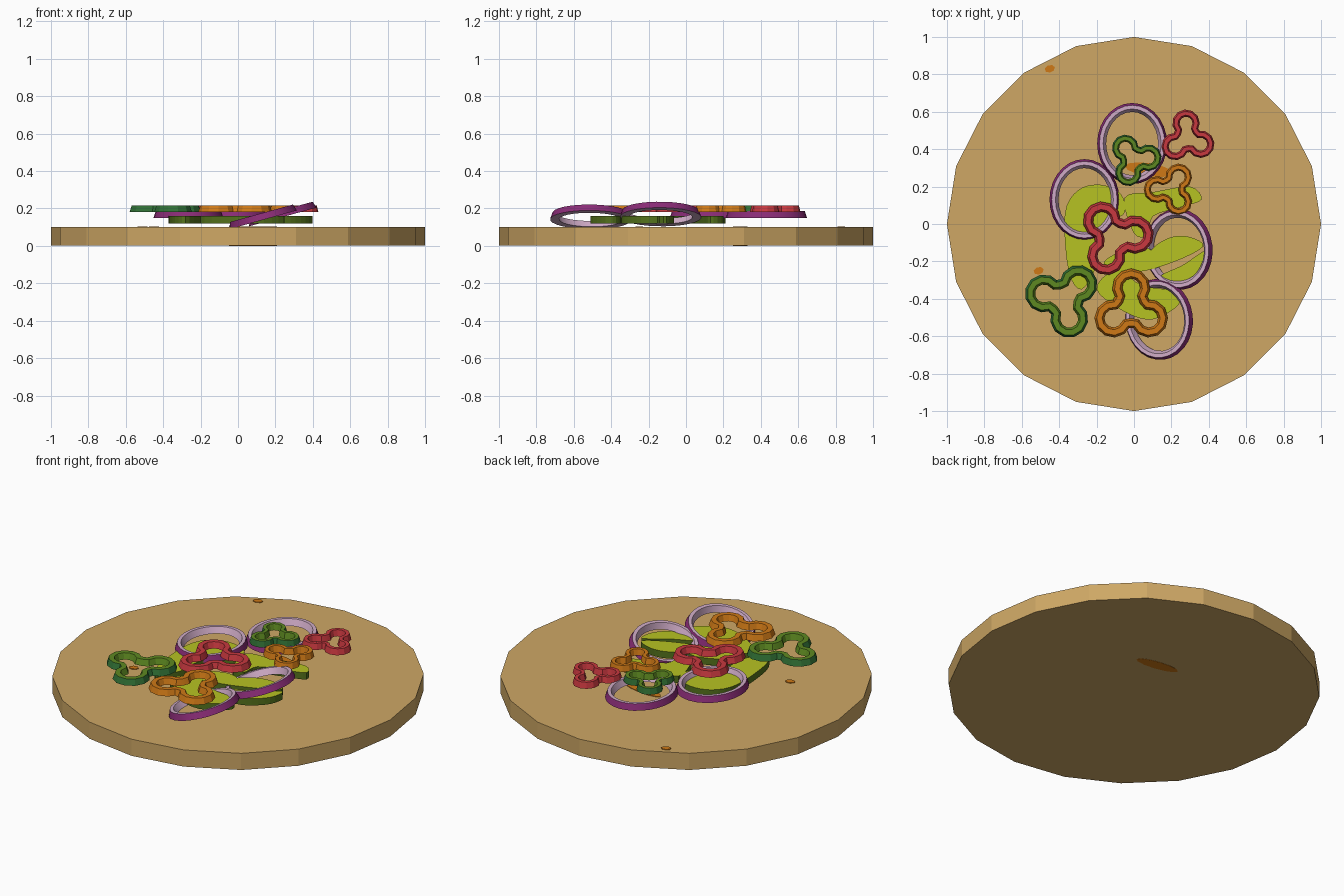
import bpy, bmesh, math
from mathutils import Vector, Euler

cube = bpy.data.objects.get("Cube")
if cube:
    bpy.data.objects.remove(cube, do_unlink=True)


def material(name, rgb):
    m = bpy.data.materials.new(name)
    m.use_nodes = True
    m.diffuse_color = (*rgb, 1)
    m.node_tree.nodes["Principled BSDF"].inputs["Base Color"].default_value = (*rgb, 1)
    return m


WOOD = material("wood", (0.62, 0.39, 0.13))
LIME = material("lime flesh", (0.47, 0.54, 0.016))
RIND = material("green rind", (0.09, 0.17, 0.012))
PURPLE = material("onion skin", (0.25, 0.025, 0.18))
LILAC = material("onion flesh", (0.63, 0.41, 0.57))
GREEN = material("green pepper skin", (0.03, 0.16, 0.035))
OLIVE = material("green pepper flesh", (0.11, 0.25, 0.015))
RED = material("red pepper", (0.58, 0.04, 0.05))
ORANGE = material("orange pepper", (0.62, 0.19, 0.008))


def finish(bm, name, mats, smooth=False):
    bmesh.ops.recalc_face_normals(bm, faces=bm.faces)
    mesh = bpy.data.meshes.new(name)
    bm.to_mesh(mesh)
    bm.free()
    ob = bpy.data.objects.new(name, mesh)
    bpy.context.scene.collection.objects.link(ob)
    for m in mats:
        mesh.materials.append(m)
    if smooth:
        bpy.ops.object.select_all(action='DESELECT')
        ob.select_set(True)
        bpy.context.view_layer.objects.active = ob
        bpy.ops.object.shade_smooth_by_angle(angle=math.radians(30))
    return ob


def prism(name, outline, z0, z1, cap, side):
    """Extruded outline with its own cap and side colours."""
    bm = bmesh.new()
    low = bm.faces.new([bm.verts.new((x, y, z0)) for x, y in outline])
    ext = bmesh.ops.extrude_face_region(bm, geom=[low], use_keep_orig=True)
    for v in ext["geom"]:
        if isinstance(v, bmesh.types.BMVert):
            v.co.z = z1
    bm.normal_update()
    for f in bm.faces:
        f.material_index = 0 if abs(f.normal.z) > 0.5 else 1
    return finish(bm, name, [cap, side])


def ellipse(cx, cy, rx, ry, n, turn=0):
    c, s = math.cos(turn), math.sin(turn)
    pts = []
    for i in range(n):
        a = math.tau * i / n
        x, y = rx * math.cos(a), ry * math.sin(a)
        pts.append((cx + x * c - y * s, cy + x * s + y * c))
    return pts


def smooth_outline(pts, steps=4):
    """Closed Catmull-Rom curve through the points."""
    p = [Vector(q) for q in pts]
    n, out = len(p), []
    for i in range(n):
        a, b, c, d = (p[(i + k) % n] for k in (-1, 0, 1, 2))
        for k in range(steps):
            t = k / steps
            out.append(tuple((b * 2 + (c - a) * t + (a * 2 - b * 5 + c * 4 - d) * t * t
                              + (b * 3 - a - c * 3 + d) * t ** 3) / 2))
    return out


def band(name, path, profile, skin, flesh, loc, rot=(0, 0, 0)):
    """Sweep a four-point profile (outward offset, height) round a closed path."""
    bm = bmesh.new()
    p = [Vector(q) for q in path]
    n, rows = len(p), []
    for i in range(n):
        t = (p[(i + 1) % n] - p[i - 1]).normalized()
        out = Vector((t.y, -t.x))
        rows.append([bm.verts.new((*(p[i] + out * o), z)) for o, z in profile])
    for i in range(n):
        a, b = rows[i], rows[(i + 1) % n]
        for k in range(4):
            f = bm.faces.new((a[k], b[k], b[(k + 1) % 4], a[(k + 1) % 4]))
            f.material_index = 0 if k == 0 else 1
    ob = finish(bm, name, [skin, flesh], smooth=True)
    ob.location = loc
    ob.rotation_euler = Euler(rot)
    return ob


# Round board and orange scraps
prism("board", ellipse(0, 0, 1, 1, 20), 0.001, 0.1, WOOD, WOOD)
prism("long_scrap", ellipse(0.08, 0.29, 0.13, 0.035, 12, -0.15), 0, 0.104, ORANGE, ORANGE)
for i, (x, y) in enumerate([(-0.45, 0.83), (-0.51, -0.25)]):
    prism(f"small_scrap_{i}", ellipse(x, y, 0.028, 0.02, 7, 0.3), 0.099, 0.104, ORANGE, ORANGE)

# Lime-coloured slices with green rind
slices = [
    [(-.37, .05), (-.3, .18), (-.18, .21), (-.07, .16), (-.05, .06), (-.13, .01),
     (-.2, -.1), (-.2, -.22), (-.28, -.35), (-.35, -.25)],
    [(-.05, .14), (.1, .17), (.3, .2), (.36, .13), (.25, .09), (.1, .04), (.08, -.06), (0, -.05)],
    [(.03, -.25), (.1, -.13), (.2, -.07), (.3, -.07), (.37, -.12), (.22, -.2)],
    [(.14, -.28), (.26, -.22), (.39, -.14), (.38, -.24), (.28, -.33), (.18, -.34)],
    [(-.2, -.35), (-.1, -.25), (.05, -.33), (.22, -.36), (.24, -.43), (.1, -.51), (-.05, -.47)],
    [(-.16, -.2), (0, -.12), (.1, -.15), (.05, -.25), (-.1, -.27)],
]
for i, pts in enumerate(slices):
    prism(f"lime_slice_{i}", smooth_outline(pts), 0.12, 0.16, LIME, RIND)

# Onion rings, two flat and two tilted: x, y, z, tilt
onion_profile = [(0.02, -0.018), (0.008, 0.018), (-0.012, 0.018), (-0.028, -0.018)]
rings = [(-.01, .43, .168, 0), (-.265, .13, .168, 0), (.235, -.135, .172, -.27), (.13, -.51, .157, -.27)]
for i, (x, y, z, tilt) in enumerate(rings):
    turn = 0.12 if tilt else 0
    band(f"onion_ring_{i}", ellipse(0, 0, 0.167, 0.197, 28, turn), onion_profile,
         PURPLE, LILAC, (x, y, z), (0, tilt, 0))


def trefoil(size, turn):
    """Three round lobes joined by inward cusps."""
    pts = []
    for k in range(3):
        base = math.radians(turn + 120 * k)
        d = Vector((math.cos(base), math.sin(base)))
        for j in range(-4, 5):
            a = base + math.radians(32 * j)
            pts.append((d * 0.11 + Vector((math.cos(a), math.sin(a))) * 0.075) * size)
        joint = base + math.radians(60)
        pts.append(Vector((math.cos(joint), math.sin(joint))) * 0.08 * size)
    return pts


# Pepper rings: name, x, y, size, turn, skin, flesh
peppers = [
    ("large_green", -.375, -.4, 1, 45, GREEN, OLIVE),
    ("large_orange", -.015, -.45, 1, 90, ORANGE, ORANGE),
    ("large_red", -.105, -.07, 1, 7, RED, RED),
    ("small_green", .0, .345, .7, 7, GREEN, OLIVE),
    ("small_orange", .2, .185, .7, 60, ORANGE, ORANGE),
    ("small_red", .285, .46, .72, 95, RED, RED),
]
for name, x, y, size, turn, skin, flesh in peppers:
    w = 0.027 * size
    profile = [(w, 0), (w * 0.55, 0.035), (-w * 0.55, 0.035), (-w, 0)]
    band(name + "_pepper_ring", trefoil(size, turn), profile, skin, flesh, (x, y, 0.182))
